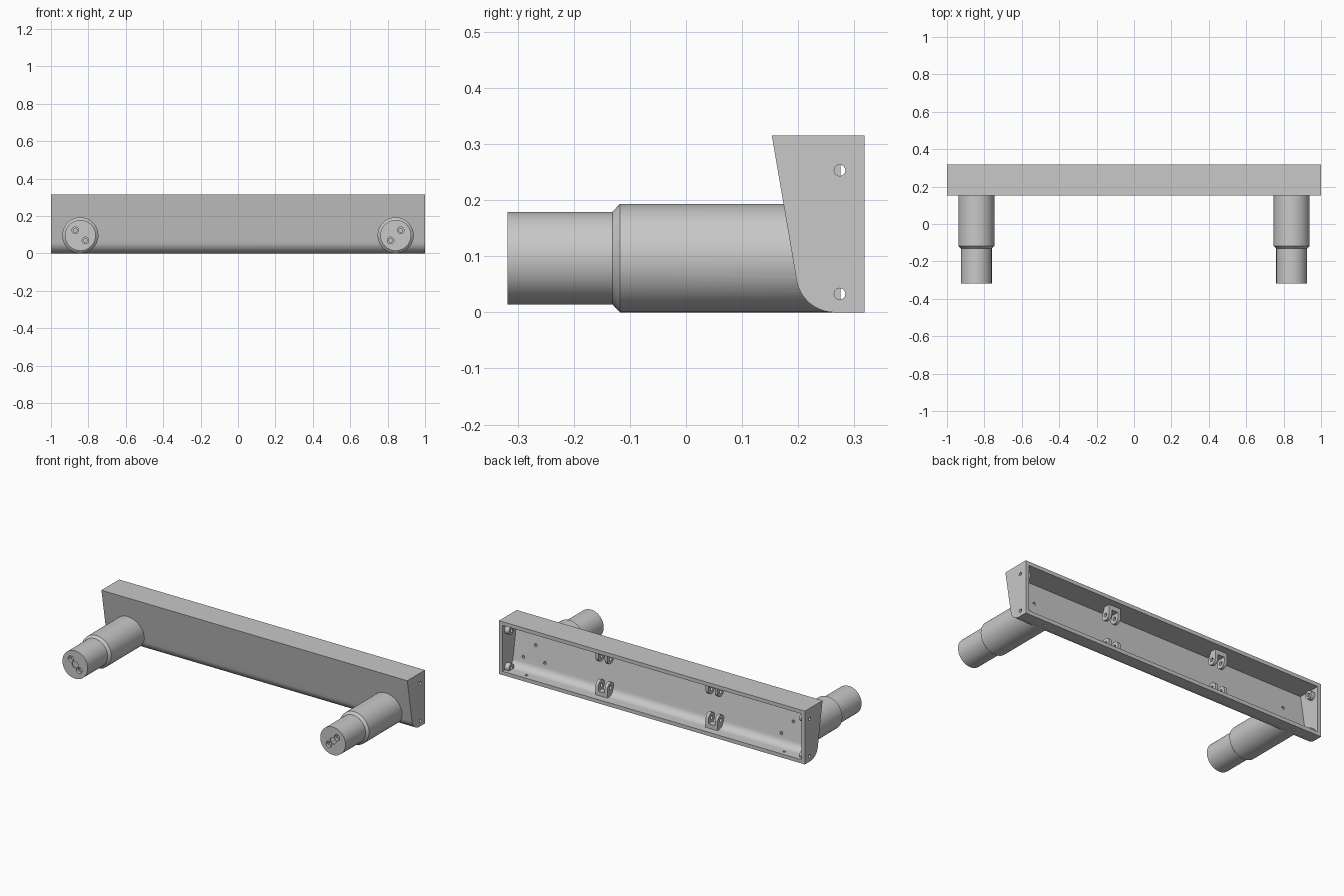
import bpy
import bmesh
import math
from mathutils import Vector

if "Cube" in bpy.data.objects:
    bpy.data.objects.remove(bpy.data.objects["Cube"])

grey = bpy.data.materials.new("plain grey")
grey.use_nodes = True
colour = (0.58, 0.58, 0.58, 1)
grey.diffuse_color = colour
grey.node_tree.nodes["Principled BSDF"].inputs["Base Color"].default_value = colour

SLOPE = math.radians(9.8)
HEIGHT = 0.315
BACK = 0.318
LEG_X, LEG_Z = 0.843, 0.0967


def mesh_object(name, verts, faces):
    mesh = bpy.data.meshes.new(name)
    mesh.from_pydata(verts, [], faces)
    bm = bmesh.new()
    bm.from_mesh(mesh)
    bmesh.ops.recalc_face_normals(bm, faces=bm.faces)
    bm.to_mesh(mesh)
    bm.free()
    mesh.materials.append(grey)
    obj = bpy.data.objects.new(name, mesh)
    bpy.context.collection.objects.link(obj)
    return obj


def extrude_x(name, profile, x0, x1):
    """Prism from a (y, z) outline."""
    n = len(profile)
    verts = [(x, y, z) for x in (x0, x1) for y, z in profile]
    faces = [tuple(range(n)), tuple(range(n, 2 * n))]
    faces += [(i, (i + 1) % n, (i + 1) % n + n, i + n) for i in range(n)]
    return mesh_object(name, verts, faces)


def lathe(name, start, axis, rings, sides=24):
    """Round solid along an axis from (distance, radius) rings."""
    axis = Vector(axis)
    u = axis.orthogonal().normalized()
    v = axis.cross(u)
    verts, faces = [], []
    for d, r in rings:
        for i in range(sides):
            a = math.tau * i / sides
            verts.append(Vector(start) + axis * d + r * (u * math.cos(a) + v * math.sin(a)))
    for k in range(len(rings) - 1):
        for i in range(sides):
            j = (i + 1) % sides
            faces.append((k * sides + i, k * sides + j, (k + 1) * sides + j, (k + 1) * sides + i))
    faces.append(tuple(range(sides)))
    faces.append(tuple(range(len(verts) - sides, len(verts))))
    return mesh_object(name, verts, faces)


def cut(obj, cutters):
    for c in cutters:
        mod = obj.modifiers.new("cut", "BOOLEAN")
        mod.operation = "DIFFERENCE"
        mod.solver = "EXACT"
        mod.object = c
    bpy.context.view_layer.update()
    graph = bpy.context.evaluated_depsgraph_get()
    mesh = bpy.data.meshes.new_from_object(obj.evaluated_get(graph))
    obj.modifiers.clear()
    obj.data = mesh


def housing_profile(inset, back):
    """Sloped front, rounded lower front edge, flat bottom."""
    radius = 0.069 - inset
    top = HEIGHT - inset
    points = [(back, inset), (back, top),
              (0.153 + (HEIGHT - top) * math.tan(SLOPE) + inset / math.cos(SLOPE), top)]
    for i in range(13):
        a = math.pi + SLOPE + (math.pi / 2 - SLOPE) * i / 12
        points.append((0.265 + radius * math.cos(a), 0.069 + radius * math.sin(a)))
    return points


WALL = 0.022
finished, cutters = [], []

# Hollow open-backed housing
housing = extrude_x("housing", housing_profile(0, BACK), -1, 1)
cavity = extrude_x("cavity_cutter", housing_profile(WALL, 0.36), -1 + WALL, 1 - WALL)
leg_trim = extrude_x("leg_trim_cutter", housing_profile(WALL - 0.006, 0.7), -0.99, 0.99)
cutters += [cavity, leg_trim]
housing_holes = [cavity]
finished.append(housing)

for side, label in ((-1, "right"), (1, "left")):
    x = side * LEG_X
    # Screw holes in the front wall behind each leg
    screws = [lathe("screw_cutter", (x + dx, 0.13, LEG_Z + dz), (0, 1, 0), [(0, 0.009), (0.15, 0.009)], 12)
              for dx, dz in ((0, 0.07), (-0.07, -0.012), (0.07, -0.012))]
    drain = lathe("drain_cutter", (x, 0.285, -0.02), (0, 0, 1), [(0, 0.008), (0.06, 0.008)], 12)
    housing_holes += screws + [drain]
    cutters += screws + [drain]

    # Stepped round leg with holes in its end
    leg = lathe(label + "_leg", (x, -0.318, LEG_Z), (0, 1, 0),
                [(0, 0.0825), (0.187, 0.0825), (0.2, 0.0965), (0.578, 0.0965)], 64)
    sockets = [lathe("socket_cutter", (x, -0.33, LEG_Z), (0, 1, 0), [(0, 0.02), (0.018, 0.02)])]
    for s in (-1, 1):
        sockets.append(lathe("socket_cutter", (x + s * side * 0.027, -0.33, LEG_Z + s * 0.027), (0, 1, 0),
                             [(0, 0.018), (0.03, 0.018), (0.03, 0.01), (0.08, 0.01)]))
    cut(leg, [leg_trim] + screws + sockets)
    cutters += sockets
    finished.append(leg)

    # End wall bosses with through holes
    for z, level in ((0.253, "upper"), (0.033, "lower")):
        hole = lathe("end_hole_cutter", (side * 1.02, 0.274, z), (-side, 0, 0), [(0, 0.01), (0.12, 0.01)], 16)
        boss = lathe(label + "_" + level + "_boss", (side * 0.985, 0.274, z), (-side, 0, 0),
                     [(0, 0.024), (0.035, 0.024)])
        cut(boss, [hole])
        housing_holes.append(hole)
        cutters.append(hole)
        finished.append(boss)

    # Mounting brackets on floor and ceiling
    for up, level in ((1, "lower"), (-1, "upper")):
        base = 0.018 if up > 0 else HEIGHT - 0.018
        bx = side * 0.36
        lug = [(0.238, base), (0.275, base)]
        lug += [(0.245 + 0.03 * math.cos(a), base + up * (0.055 + 0.03 * math.sin(a)))
                for a in (math.pi * i / 10 for i in range(11))]
        foot = [(0.238, base), (0.275, base), (0.275, base + up * 0.03), (0.238, base + up * 0.03)]
        pin = lathe("pin_cutter", (bx - 0.1, 0.245, base + up * 0.055), (1, 0, 0), [(0, 0.011), (0.2, 0.011)], 16)
        cutters.append(pin)
        for s, end in ((-1, "first"), (1, "second")):
            edge = bx + s * 0.03
            plate = extrude_x(f"{label}_{level}_{end}_lug", lug, edge - 0.009, edge + 0.009)
            cut(plate, [pin])
            finished.append(plate)
        finished.append(extrude_x(f"{label}_{level}_bracket_foot", foot, bx - 0.035, bx + 0.035))

cut(housing, housing_holes)

for c in cutters:
    bpy.data.objects.remove(c)

# Smooth rounded surfaces, keep hard edges
bpy.ops.object.select_all(action="DESELECT")
for obj in finished:
    obj.select_set(True)
bpy.context.view_layer.objects.active = housing
bpy.ops.object.shade_smooth_by_angle(angle=math.radians(30))
